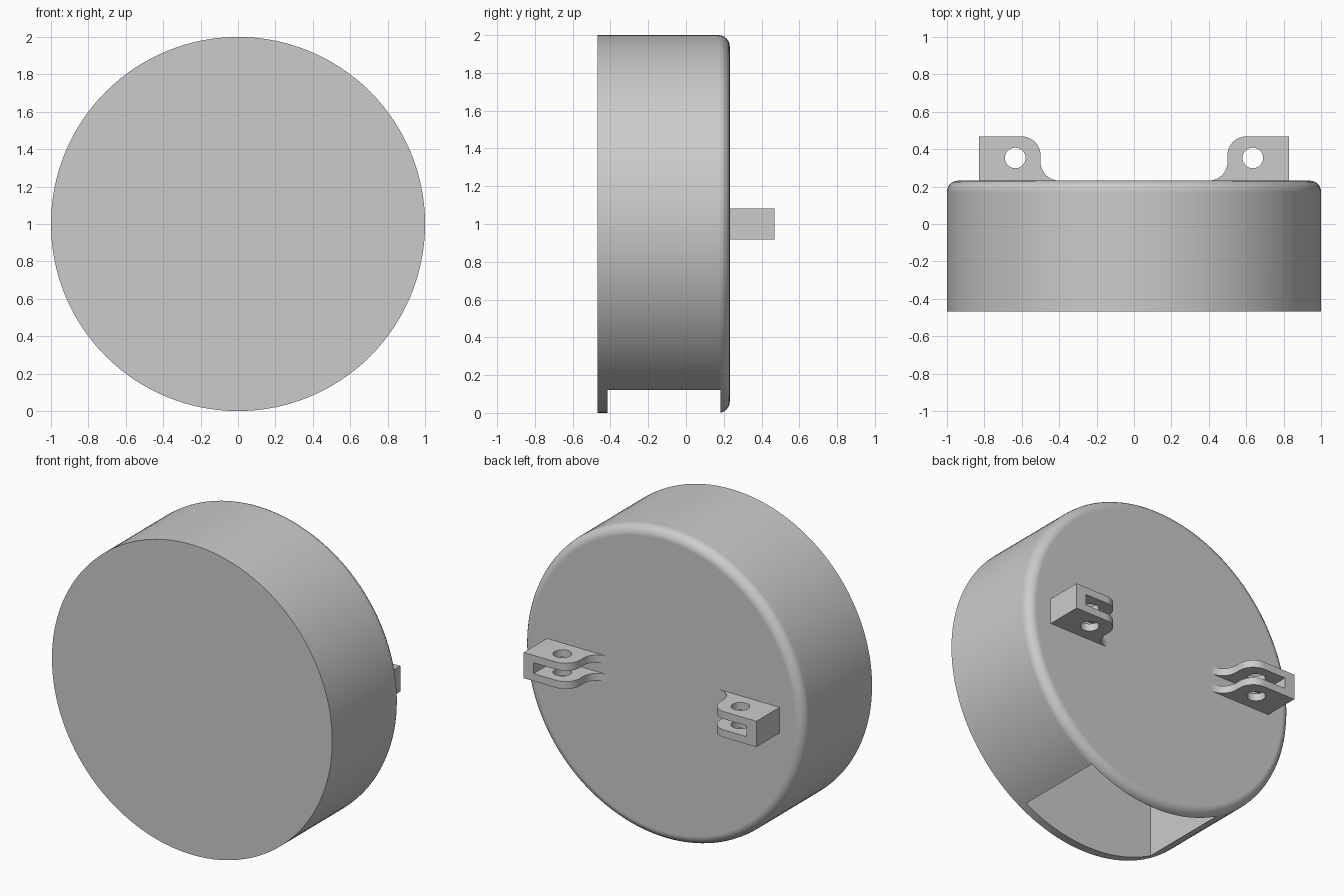
import bpy, bmesh
from math import radians, sin, cos, pi
from mathutils import Matrix, Vector

cube = bpy.data.objects.get("Cube")
if cube:
    bpy.data.objects.remove(cube, do_unlink=True)

# One plain grey plastic
grey = bpy.data.materials.new("plain_grey")
grey.use_nodes = True
grey.diffuse_color = (0.6, 0.6, 0.6, 1)
grey.node_tree.nodes["Principled BSDF"].inputs["Base Color"].default_value = (0.6, 0.6, 0.6, 1)

FRONT, BACK, REAR = -0.468, 0.232, 0.468


def make(name, bm):
    bmesh.ops.recalc_face_normals(bm, faces=bm.faces)
    mesh = bpy.data.meshes.new(name)
    bm.to_mesh(mesh)
    bm.free()
    mesh.materials.append(grey)
    obj = bpy.data.objects.new(name, mesh)
    bpy.context.collection.objects.link(obj)
    return obj


def box(name, lo, hi):
    bm = bmesh.new()
    lo, hi = Vector(lo), Vector(hi)
    scale = Matrix.Diagonal((*(hi - lo), 1))
    bmesh.ops.create_cube(bm, size=1, matrix=Matrix.Translation((lo + hi) / 2) @ scale)
    return make(name, bm)


def cylinder(radius, depth, segments, matrix):
    bm = bmesh.new()
    bmesh.ops.create_cone(bm, cap_ends=True, segments=segments, radius1=radius,
                          radius2=radius, depth=depth, matrix=matrix)
    return bm


def select_only(obj):
    bpy.ops.object.select_all(action='DESELECT')
    obj.select_set(True)
    bpy.context.view_layer.objects.active = obj


def cut(obj, cutter):
    select_only(obj)
    mod = obj.modifiers.new("cut", 'BOOLEAN')
    mod.operation, mod.solver, mod.object = 'DIFFERENCE', 'EXACT', cutter
    bpy.ops.object.modifier_apply(modifier=mod.name)
    bpy.data.objects.remove(cutter, do_unlink=True)


def finish(obj):
    select_only(obj)
    bpy.ops.object.shade_smooth_by_angle(angle=radians(30))
    mod = obj.modifiers.new("flat_caps", 'WEIGHTED_NORMAL')
    mod.keep_sharp = True


# Round body with a softened back rim
bm = cylinder(1, BACK - FRONT, 128,
              Matrix.Translation((0, (FRONT + BACK) / 2, 1)) @ Matrix.Rotation(pi / 2, 4, 'X'))
rim = [e for e in bm.edges if all(v.co.y > BACK - 0.01 for v in e.verts)]
bmesh.ops.bevel(bm, geom=rim, offset=0.06, segments=6, profile=0.5, affect='EDGES')
body = make("round_body", bm)

# Deep pocket opening through the underside
cut(body, box("pocket_cutter", (-0.475, -0.415, -0.2), (0.475, 0.182, 1.0)))
finish(body)


def arc(cx, cy, r, start, end, steps=10):
    angles = [radians(start + (end - start) * i / steps) for i in range(steps + 1)]
    return [(cx + r * cos(a), cy + r * sin(a)) for a in angles]


# Slotted hinge lugs on the back
def lug(name, side):
    outline = [(0.40, BACK - 0.02), (0.83, BACK - 0.02), (0.83, REAR)]
    outline += arc(0.60, REAR - 0.1, 0.1, 90, 180)
    outline += arc(0.40, BACK + 0.1, 0.1, 0, -90)
    bm = bmesh.new()
    face = bm.faces.new([bm.verts.new((side * x, y, 0.917)) for x, y in outline])
    top = bmesh.ops.extrude_face_region(bm, geom=[face])["geom"]
    bmesh.ops.translate(bm, vec=(0, 0, 0.166),
                        verts=[v for v in top if isinstance(v, bmesh.types.BMVert)])
    obj = make(name, bm)
    xs = sorted((side * 0.3, side * 0.76))
    cut(obj, box("slot_cutter", (xs[0], BACK - 0.01, 0.965), (xs[1], 0.6, 1.035)))
    hole = cylinder(0.055, 1, 32, Matrix.Translation((side * 0.635, 0.353, 1)))
    cut(obj, make("hole_cutter", hole))
    finish(obj)


lug("left_hinge_lug", 1)
lug("right_hinge_lug", -1)
